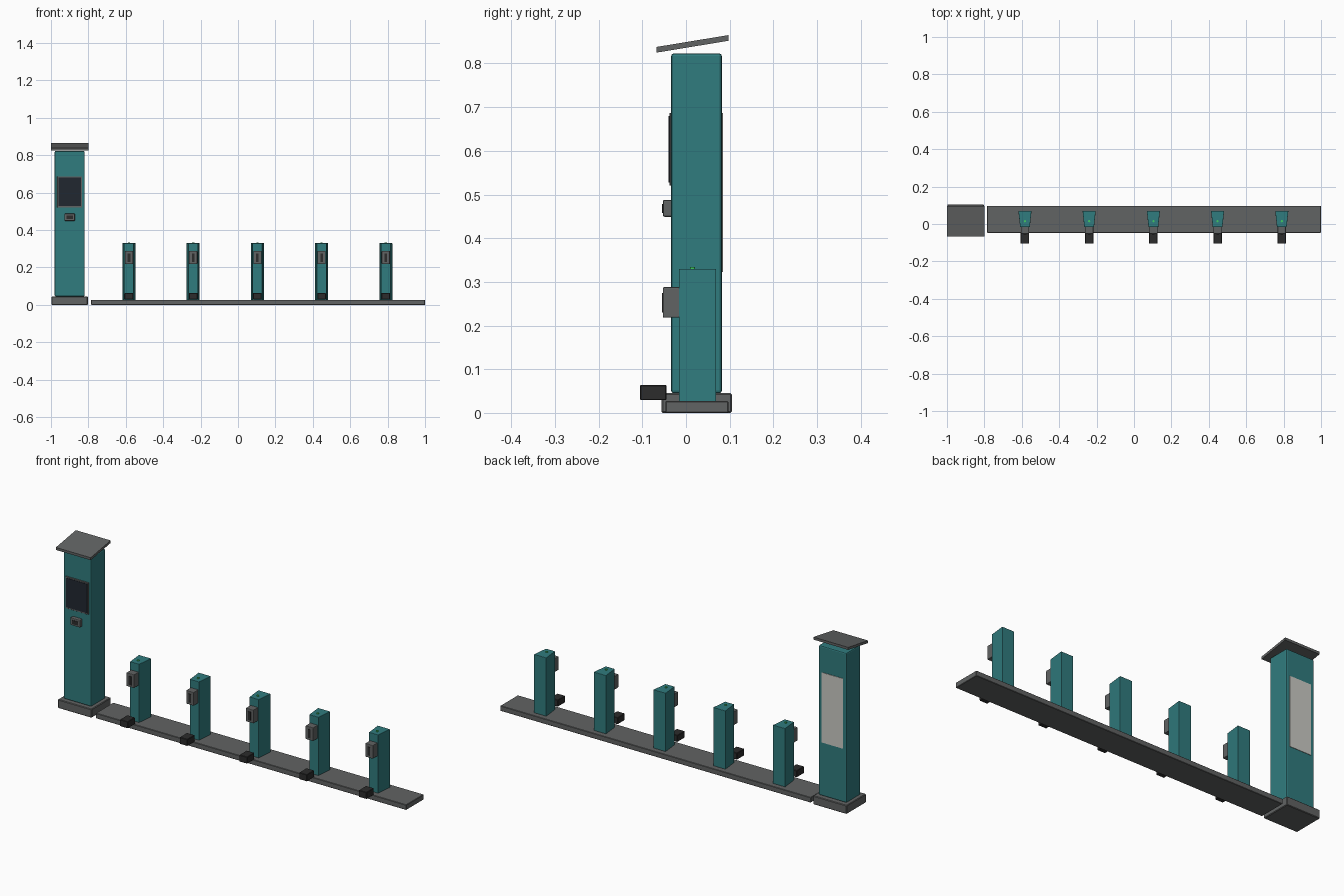
import bpy, bmesh, math

if "Cube" in bpy.data.objects:
    bpy.data.objects.remove(bpy.data.objects["Cube"])


def material(name, rgb):
    m = bpy.data.materials.new(name)
    m.diffuse_color = (*rgb, 1)
    m.use_nodes = True
    m.node_tree.nodes["Principled BSDF"].inputs["Base Color"].default_value = m.diffuse_color
    return m


TEAL = material("teal_paint", (0.03, 0.20, 0.21))
GREY = material("grey_metal", (0.12, 0.125, 0.125))
DARK = material("black_rubber", (0.025, 0.025, 0.025))
GLASS = material("screen_glass", (0.015, 0.02, 0.03))
PANEL = material("pale_panel", (0.60, 0.60, 0.56))
GREEN = material("green_light", (0.05, 0.6, 0.12))


def finish(name, bm, mat, bevel=0, segments=2):
    bmesh.ops.recalc_face_normals(bm, faces=bm.faces)
    me = bpy.data.meshes.new(name)
    bm.to_mesh(me)
    bm.free()
    ob = bpy.data.objects.new(name, me)
    bpy.context.collection.objects.link(ob)
    me.materials.append(mat)
    if bevel:
        mod = ob.modifiers.new("bevel", 'BEVEL')
        mod.width, mod.segments = bevel, segments
    return ob


def box(name, x, y, z, mat, bevel=0, segments=2):
    bm = bmesh.new()
    bmesh.ops.create_cube(bm, size=1)
    for v in bm.verts:
        for i, (a, b) in enumerate((x, y, z)):
            v.co[i] = a + (v.co[i] + 0.5) * (b - a)
    return finish(name, bm, mat, bevel, segments)


def prism(name, base, offset, mat, bevel=0):
    bm = bmesh.new()
    face = bm.faces.new([bm.verts.new(p) for p in base])
    ext = bmesh.ops.extrude_face_region(bm, geom=[face])
    verts = [g for g in ext["geom"] if isinstance(g, bmesh.types.BMVert)]
    bmesh.ops.translate(bm, vec=offset, verts=verts)
    return finish(name, bm, mat, bevel)


def around(c, w):
    return (c - w / 2, c + w / 2)


# Long ground plate
box("ground_plate", (-0.785, 1.0), (-0.047, 0.097), (0, 0.027), GREY, 0.002, 1)

# Payment kiosk
K = -0.9
box("kiosk_base", around(K, 0.194), (-0.056, 0.105), (0, 0.045), GREY, 0.003, 1)
box("kiosk_body", around(K, 0.16), (-0.034, 0.082), (0.045, 0.823), TEAL, 0.006)
box("kiosk_screen_frame", around(K, 0.133), (-0.038, -0.03), (0.521, 0.687), GREY, 0.001, 1)
box("kiosk_screen", around(K, 0.121), (-0.040, -0.03), (0.528, 0.68), GLASS)
box("card_reader", around(K, 0.056), (-0.053, -0.03), (0.449, 0.488), GREY, 0.004)
box("card_slot", around(K, 0.034), (-0.0545, -0.045), (0.458, 0.478), DARK)
box("kiosk_back_panel", around(K, 0.122), (0.078, 0.0845), (0.323, 0.687), PANEL)

# Sloping roof
prism("kiosk_roof",
      [(-1, -0.067, 0.825), (-1, 0.097, 0.852), (-1, 0.097, 0.865), (-1, -0.067, 0.838)],
      (0.2, 0, 0), GREY)

# Row of docks
for i in range(5):
    c = -0.583 + 0.3433 * i
    prism(f"dock_post_{i+1}",
          [(c - 0.026, -0.016, 0.026), (c + 0.026, -0.016, 0.026),
           (c + 0.035, 0.069, 0.026), (c - 0.035, 0.069, 0.026)],
          (0, 0, 0.304), TEAL, 0.0015)
    box(f"dock_lock_head_{i+1}", around(c, 0.044), (-0.053, -0.012), (0.218, 0.288), GREY, 0.003)
    box(f"dock_lock_slot_{i+1}", around(c, 0.014), (-0.055, -0.045), (0.23, 0.275), DARK)
    box(f"dock_wheel_stop_{i+1}", around(c, 0.045), (-0.105, -0.045), (0.029, 0.064), DARK, 0.002, 1)
    bm = bmesh.new()
    bmesh.ops.create_cone(bm, cap_ends=True, segments=12, radius1=0.006, radius2=0.006, depth=0.006)
    bmesh.ops.translate(bm, vec=(c, 0.015, 0.331), verts=bm.verts)
    finish(f"dock_light_{i+1}", bm, GREEN)
